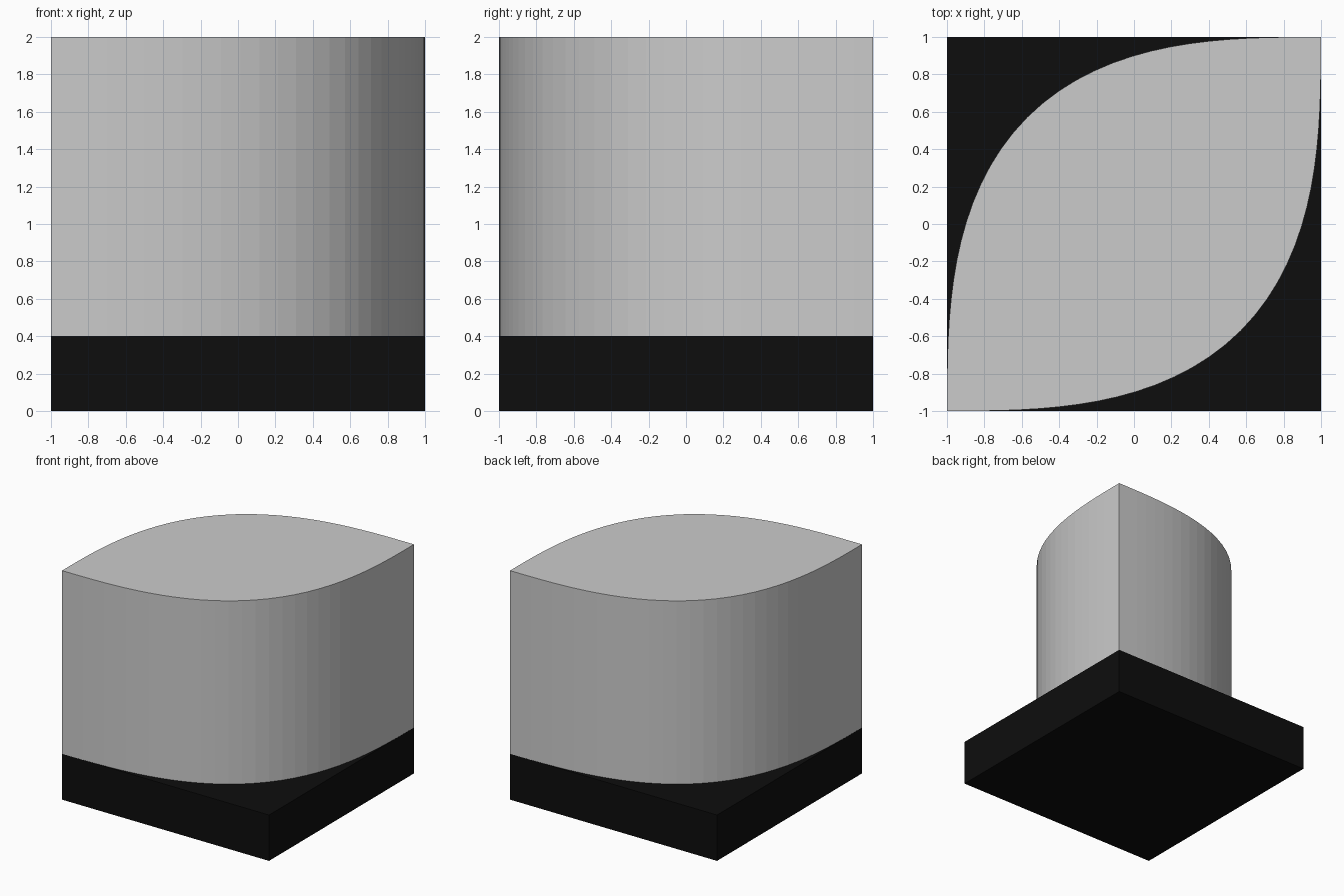
import bpy, bmesh, math

if "Cube" in bpy.data.objects:
    bpy.data.objects.remove(bpy.data.objects["Cube"])

SEGS = 32      # facets per curved side
POWER = 2.87   # superellipse exponent of the curved sides


def prism(name, outline, z0, z1):
    """Closed upright prism from a counter-clockwise outline."""
    bm = bmesh.new()
    face = bm.faces.new([bm.verts.new((x, y, z0)) for x, y in outline])
    top = bmesh.ops.extrude_face_region(bm, geom=[face], use_keep_orig=True)
    verts = [v for v in top["geom"] if isinstance(v, bmesh.types.BMVert)]
    bmesh.ops.translate(bm, verts=verts, vec=(0, 0, z1 - z0))
    bmesh.ops.recalc_face_normals(bm, faces=bm.faces)
    mesh = bpy.data.meshes.new(name)
    bm.to_mesh(mesh)
    bm.free()
    obj = bpy.data.objects.new(name, mesh)
    bpy.context.collection.objects.link(obj)
    return obj


# Leaf outline: one curved side, then the same side turned half a circle
side = []
for i in range(SEGS):
    a = math.pi / 2 * i / SEGS
    c, s = math.cos(a), math.sin(a)
    r = 2 / (c ** POWER + s ** POWER) ** (1 / POWER)
    side.append((-1 + r * s, 1 - r * c))
leaf = side + [(-x, -y) for x, y in side]

# Grey leaf-shaped body
prism("body", leaf, 0.4, 2.0)

# Black square base
base = prism("base", [(-1, -1), (1, -1), (1, 1), (-1, 1)], 0.0, 0.4)
black = bpy.data.materials.new("black")
black.diffuse_color = (0.004, 0.004, 0.004, 1)
black.use_nodes = True
black.node_tree.nodes["Principled BSDF"].inputs["Base Color"].default_value = black.diffuse_color
base.data.materials.append(black)
